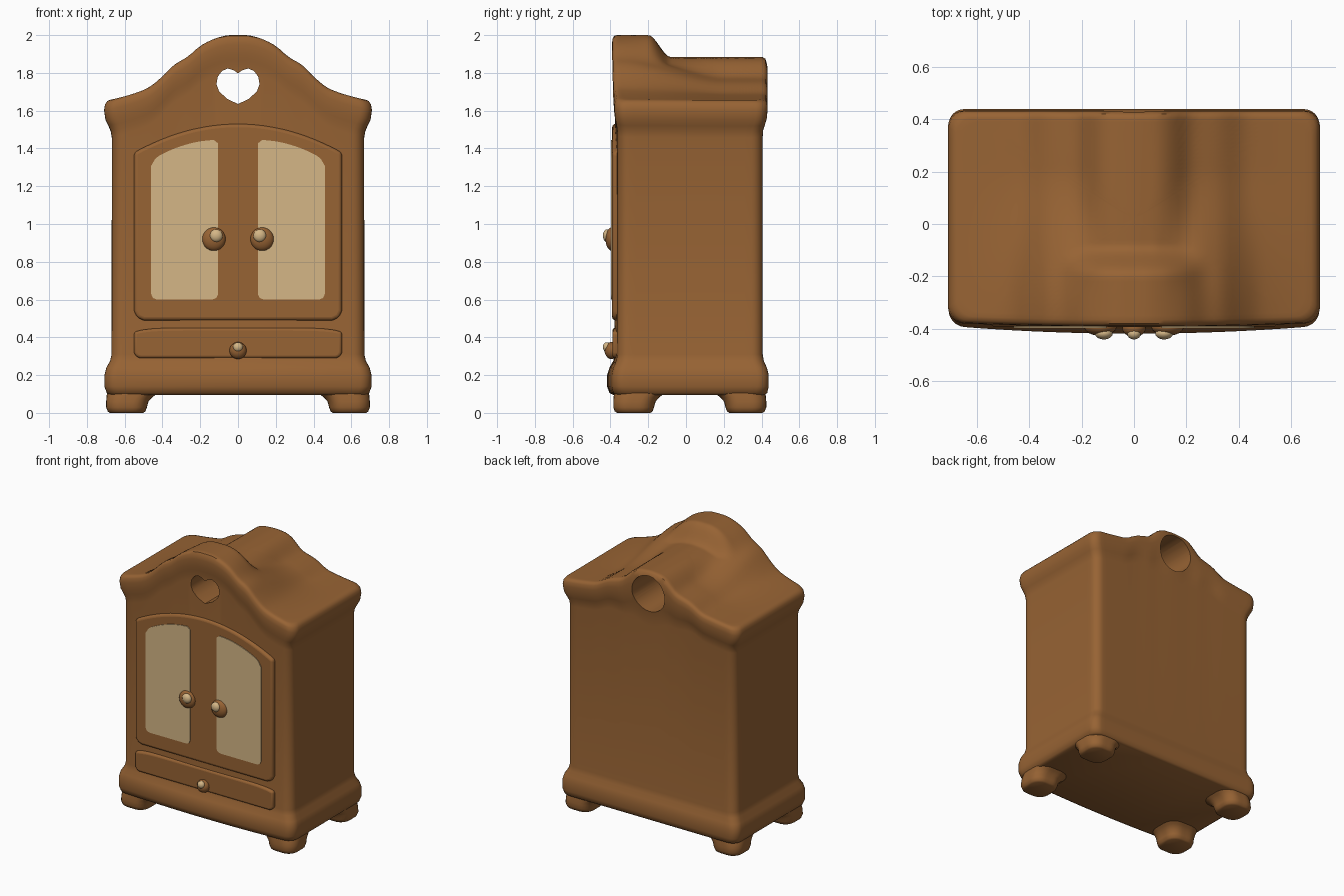
import bpy, bmesh, math

if "Cube" in bpy.data.objects:
    bpy.data.objects.remove(bpy.data.objects["Cube"])

def material(name, rgb):
    m = bpy.data.materials.new(name)
    m.diffuse_color = (*rgb, 1)
    m.use_nodes = True
    m.node_tree.nodes["Principled BSDF"].inputs["Base Color"].default_value = m.diffuse_color
    return m

WOOD = material("warm brown wood", (0.31, 0.125, 0.034))
CREAM = material("cream panel", (0.66, 0.47, 0.24))

def make(name, bm, mat, angle=45):
    bmesh.ops.recalc_face_normals(bm, faces=bm.faces[:])
    me = bpy.data.meshes.new(name)
    bm.to_mesh(me)
    bm.free()
    ob = bpy.data.objects.new(name, me)
    bpy.context.collection.objects.link(ob)
    me.materials.append(mat)
    smooth(ob, angle)
    return ob

def smooth(ob, angle):
    bpy.ops.object.select_all(action='DESELECT')
    ob.select_set(True)
    bpy.context.view_layer.objects.active = ob
    bpy.ops.object.shade_smooth_by_angle(angle=math.radians(angle))

def step(a, b, v):
    t = min(1, max(0, (v - a) / (b - a)))
    return t * t * (3 - 2 * t)

def lerp_table(pts, x):
    for (x0, z0), (x1, z1) in zip(pts, pts[1:]):
        if x <= x1:
            return z0 + (z1 - z0) * (x - x0) / (x1 - x0)
    return pts[-1][1]

def soft_table(pts, x):
    return sum(lerp_table(pts, abs(x + k * 0.012)) for k in range(-2, 3)) / 5

# Roof height: tall front pediment flowing into a lower, narrower hump behind
FRONT = [(0, 2.0), (0.06, 2.0), (0.13, 1.98), (0.2, 1.945), (0.27, 1.88), (0.34, 1.845),
         (0.4, 1.78), (0.47, 1.72), (0.55, 1.69), (0.64, 1.665), (0.72, 1.65)]
BACK = [(0, 1.885), (0.1, 1.875), (0.15, 1.845), (0.21, 1.78), (0.33, 1.745),
        (0.42, 1.69), (0.55, 1.67), (0.72, 1.65)]

def roof(x, y):
    s = step(0.1, 0.28, abs(x))
    w = (1 - s) * step(-0.2, -0.08, y) + s * step(-0.36, 0.22, y)
    return (1 - w) * soft_table(FRONT, x) + w * soft_table(BACK, x)

def ring(hx, y0, y1, r, bow=0, nx=44, ny=18, arc=6):
    """Rounded rectangle, anticlockwise, with a bowed front."""
    pts = []
    corners = [(hx - r, y0 + r, -90, ny), (hx - r, y1 - r, 0, nx),
               (-hx + r, y1 - r, 90, ny), (-hx + r, y0 + r, 180, nx)]
    for i, (cx, cy, a0, n) in enumerate(corners):
        for k in range(arc + 1):
            a = math.radians(a0 + 90 * k / arc)
            pts.append((cx + r * math.cos(a), cy + r * math.sin(a)))
        nc = corners[(i + 1) % 4]
        a = math.radians(a0 + 90)
        ex, ey = nc[0] + r * math.cos(a), nc[1] + r * math.sin(a)
        sx, sy = pts[-1]
        pts += [(sx + (ex - sx) * k / n, sy + (ey - sy) * k / n) for k in range(1, n)]
    mid = (y0 + y1) / 2
    return [(x, y - bow * (1 - (x / hx) ** 2) * max(0, (mid - y) / (mid - y0))) for x, y in pts]

def loft(bm, rings, cap_top=True):
    loops = [[bm.verts.new(p) for p in rg] for rg in rings]
    n = len(loops[0])
    for a, b in zip(loops, loops[1:]):
        for i in range(n):
            bm.faces.new((a[i], a[(i + 1) % n], b[(i + 1) % n], b[i]))
    bm.faces.new(loops[0][::-1])
    if cap_top:
        bm.faces.new(loops[-1])
    return loops

# Cabinet body: base moulding, straight walls, flared cornice that follows the roof
rings = []
for z, hx, y0, y1, bow in [(0.095, 0.68, -0.365, 0.415, 0.02), (0.105, 0.695, -0.38, 0.43, 0.025),
                           (0.14, 0.707, -0.388, 0.438, 0.03), (0.2, 0.707, -0.388, 0.438, 0.03),
                           (0.24, 0.697, -0.38, 0.428, 0.025), (0.275, 0.677, -0.365, 0.412, 0.02),
                           (0.31, 0.669, -0.36, 0.406, 0.02)]:
    rings.append([(x, y, z) for x, y in ring(hx, y0, y1, 0.06, bow)])
for d, hx, y0, y1 in [(0.2, 0.668, -0.36, 0.406), (0.165, 0.674, -0.363, 0.409),
                      (0.135, 0.686, -0.368, 0.418), (0.1, 0.702, -0.374, 0.428),
                      (0.05, 0.709, -0.377, 0.432), (0.02, 0.704, -0.374, 0.43),
                      (0.004, 0.692, -0.365, 0.42), (0, 0.675, -0.35, 0.405)]:
    rings.append([(x, y, roof(x, y) - d * (1 + step(0.3, 0.4, y) * math.exp(-(x / 0.2) ** 2)))
                  for x, y in ring(hx, y0, y1, 0.06, 0.015)])
edge = ring(0.675, -0.35, 0.405, 0.06, 0.015)
for k in range(23, 0, -1):
    f = k / 24
    pts = [(x * f, 0.02 + (y - 0.02) * f) for x, y in edge]
    rings.append([(x, y, roof(x, y)) for x, y in pts])
bm = bmesh.new()
top = loft(bm, rings, cap_top=False)[-1]
centre = bm.verts.new((0, 0.02, roof(0, 0.02)))
for i in range(len(top)):
    bm.faces.new((top[i], top[(i + 1) % len(top)], centre))
body = make("cabinet_body", bm, WOOD)

def prism(name, outline, y_front, y_back, mat, bevel=0):
    bm = bmesh.new()
    front = [bm.verts.new((x, y_front, z)) for x, z in outline]
    back = [bm.verts.new((x, y_back, z)) for x, z in outline]
    n = len(front)
    bm.faces.new(front)
    bm.faces.new(back[::-1])
    for i in range(n):
        bm.faces.new((front[i], back[i], back[(i + 1) % n], front[(i + 1) % n]))
    ob = make(name, bm, mat)
    if bevel:
        m = ob.modifiers.new("soft edge", 'BEVEL')
        m.width, m.segments, m.limit_method = bevel, 4, 'ANGLE'
        m.angle_limit = math.radians(40)
    return ob

# Heart opening in the pediment, widening to a round opening at the back
half = [(0, 1.798), (0.025, 1.815), (0.055, 1.823), (0.085, 1.81), (0.107, 1.78),
        (0.114, 1.74), (0.1, 1.703), (0.06, 1.664), (0, 1.635)]
heart = half + [(-x, z) for x, z in half[-2:0:-1]]
disc = [(0.13 * math.cos(k * math.pi / 20), 1.725 + 0.13 * math.sin(k * math.pi / 20)) for k in range(40)]
for outline, ya, yb in [(heart, -0.6, 0.2), (disc, -0.08, 0.6)]:
    cutter = prism("opening_cutter", outline, ya, yb, WOOD)
    cutter.hide_render = True
    m = body.modifiers.new("opening", 'BOOLEAN')
    m.operation, m.object, m.solver = 'DIFFERENCE', cutter, 'EXACT'
    bpy.context.view_layer.objects.active = body
    bpy.ops.object.modifier_apply(modifier=m.name)
    bpy.data.objects.remove(cutter)
smooth(body, 45)

# Raised arched door frame and drawer front
def arch(x0, x1, z0, zfun, n=16, r=0.03):
    low = [(x0, z0 + r), (x0 + r * 0.3, z0 + r * 0.3), (x0 + r, z0),
           (x1 - r, z0), (x1 - r * 0.3, z0 + r * 0.3), (x1, z0 + r)]
    return low + [(x1 + (x0 - x1) * k / n, zfun(x1 + (x0 - x1) * k / n)) for k in range(n + 1)]

prism("door_frame", arch(-0.55, 0.55, 0.49, lambda x: 1.53 - 0.5 * x * x, 24, 0.05),
      -0.391, -0.3, WOOD, 0.018)
prism("drawer_front", arch(-0.55, 0.55, 0.29, lambda x: 0.45 - 0.02 * (x / 0.55) ** 8, 24),
      -0.39, -0.3, WOOD, 0.015)

# Cream door panels, feet and door knobs on both sides
def knob(name, loc, r, depth, mat):
    bm = bmesh.new()
    bmesh.ops.create_uvsphere(bm, u_segments=24, v_segments=14, radius=1)
    bmesh.ops.scale(bm, vec=(r, depth, r), verts=bm.verts[:])
    bmesh.ops.translate(bm, vec=loc, verts=bm.verts[:])
    make(name, bm, mat)

for side, s in (("left", -1), ("right", 1)):
    a, b = sorted((s * 0.105, s * 0.46))
    prism(side + "_door_panel",
          arch(a, b, 0.6, lambda x: 1.445 - 0.85 * (abs(x) - 0.105) ** 2
               - 0.03 * step(0.43, 0.46, abs(x)) - 0.02 * (1 - step(0.1, 0.13, abs(x)))),
          -0.396, -0.388, CREAM)
    knob(side + "_knob_base", (s * 0.128, -0.392, 0.92), 0.062, 0.034, WOOD)
    knob(side + "_knob_tip", (s * 0.115, -0.417, 0.938), 0.034, 0.023, CREAM)
    for place, yo, d in (("front", -0.385, 1), ("back", 0.425, -1)):
        bm = bmesh.new()
        rg = []
        for z, hw, out in [(0, 0.088, 0.02), (0.008, 0.1, 0.008), (0.03, 0.108, 0),
                           (0.06, 0.112, 0), (0.085, 0.122, 0.002), (0.11, 0.14, 0.005)]:
            cx, cy = s * (0.698 - out - hw), yo + d * (out + hw)
            rg.append([(cx + x, cy + y, z) for x, y in ring(hw, -hw, hw, hw * 0.7, 0, 3, 3, 6)])
        loft(bm, rg)
        make(f"{place}_{side}_foot", bm, WOOD)

# Drawer knob
knob("drawer_knob_base", (0, -0.395, 0.33), 0.045, 0.036, WOOD)
knob("drawer_knob_tip", (0, -0.418, 0.348), 0.026, 0.022, CREAM)
